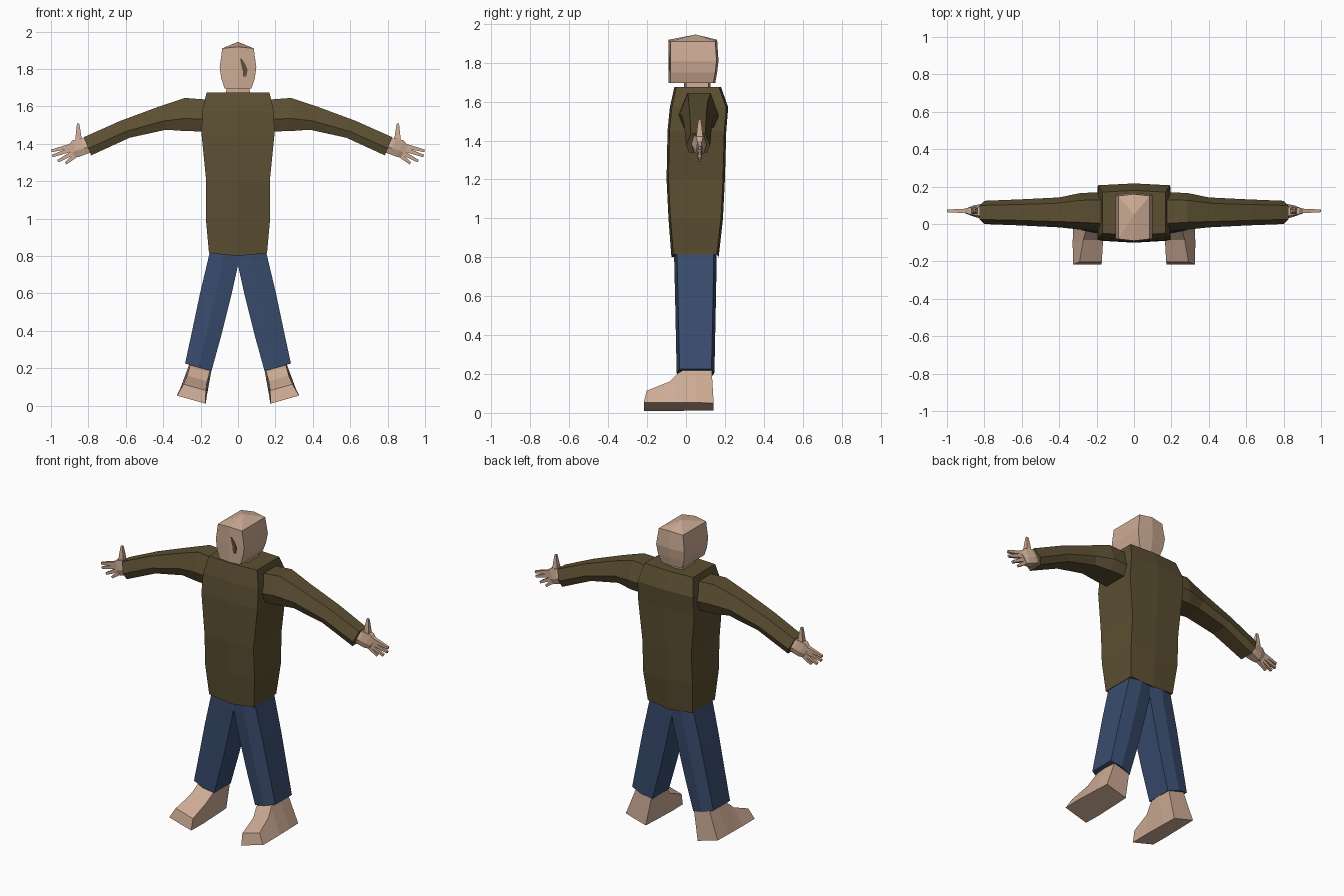
import bpy, bmesh
from mathutils import Vector

if "Cube" in bpy.data.objects:
    bpy.data.objects.remove(bpy.data.objects["Cube"])


def material(name, rgb):
    m = bpy.data.materials.new(name)
    m.diffuse_color = (*rgb, 1)
    m.use_nodes = True
    m.node_tree.nodes["Principled BSDF"].inputs["Base Color"].default_value = m.diffuse_color
    return m


SKIN = material("skin", (0.61, 0.41, 0.30))
OLIVE = material("olive_cloth", (0.107, 0.078, 0.032))
DENIM = material("blue_denim", (0.040, 0.072, 0.156))


def loft(name, rings, mat, mirror=False, apex=None):
    """Skin a list of equal-sized rings, closing both ends (or ending in a point)."""
    bm = bmesh.new()
    rows = [[bm.verts.new(p) for p in ring] for ring in rings]
    n = len(rows[0])
    for a, b in zip(rows, rows[1:]):
        for i in range(n):
            j = (i + 1) % n
            bm.faces.new((a[i], a[j], b[j], b[i]))
    bm.faces.new(rows[0])
    if apex:
        tip = bm.verts.new(apex)
        for i in range(n):
            bm.faces.new((rows[-1][i], rows[-1][(i + 1) % n], tip))
    else:
        bm.faces.new(rows[-1])
    bmesh.ops.recalc_face_normals(bm, faces=bm.faces)
    mesh = bpy.data.meshes.new(name)
    bm.to_mesh(mesh)
    bm.free()
    mesh.materials.append(mat)
    obj = bpy.data.objects.new(name, mesh)
    bpy.context.collection.objects.link(obj)
    if mirror:
        obj.modifiers.new("mirror", 'MIRROR').use_mirror_merge = False
    return obj


def body_ring(z, hx, y0, y1, bulge=0.01, dz=0.0):
    """Box section with a slightly bulged centre line front and back."""
    return [(-hx, y0 + bulge, z), (0, y0, z + dz), (hx, y0 + bulge, z),
            (hx, y1 - bulge, z), (0, y1, z + dz), (-hx, y1 - bulge, z)]


# Jacket body
loft("jacket_body", [
    body_ring(0.815, 0.155, -0.075, 0.168, dz=-0.015),
    body_ring(1.00, 0.172, -0.09, 0.19),
    body_ring(1.20, 0.170, -0.10, 0.20),
    body_ring(1.45, 0.195, -0.095, 0.207),
    body_ring(1.57, 0.192, -0.083, 0.217),
    body_ring(1.675, 0.168, -0.06, 0.18)], OLIVE)

# Neck and head
loft("neck", [body_ring(1.64, 0.065, -0.01, 0.125), body_ring(1.74, 0.06, -0.01, 0.125)], SKIN)
loft("head", [
    body_ring(1.695, 0.072, -0.09, 0.150),
    body_ring(1.75, 0.090, -0.09, 0.160),
    body_ring(1.81, 0.098, -0.09, 0.167),
    body_ring(1.91, 0.084, -0.09, 0.160, dz=0.008)], SKIN, apex=(0, 0.05, 1.945))

# Small dark face mark, a thin crooked plate
mark = [(0.015, 1.855, 0.004), (0.028, 1.825, 0.011), (0.038, 1.795, 0.013), (0.036, 1.760, 0.008)]
loft("face_mark", [[(x - w, -0.090, z), (x + w, -0.090, z), (x + w, -0.082, z), (x - w, -0.082, z)]
                   for x, z, w in mark], OLIVE)


def arm_ring(top, bottom, yc, hw):
    """Six-sided section between a top and a bottom point in the x-z plane."""
    pts = []
    for k, t in ((0.6, 1), (1, 0.38), (0.75, 0), (-0.75, 0), (-1, 0.38), (-0.6, 1)):
        p = Vector(bottom).lerp(Vector(top), t)
        pts.append((p.x, yc + k * hw, p.y))
    return pts


# Sleeves
loft("sleeve", [
    arm_ring((0.15, 1.635), (0.15, 1.465), 0.065, 0.105),
    arm_ring((0.285, 1.645), (0.285, 1.468), 0.068, 0.098),
    arm_ring((0.425, 1.598), (0.385, 1.475), 0.062, 0.080),
    arm_ring((0.63, 1.522), (0.58, 1.432), 0.062, 0.070),
    arm_ring((0.825, 1.435), (0.785, 1.338), 0.062, 0.062)], OLIVE, mirror=True)

# Palm
loft("palm", [
    arm_ring((0.78, 1.432), (0.755, 1.365), 0.066, 0.042),
    arm_ring((0.845, 1.428), (0.81, 1.345), 0.068, 0.038),
    arm_ring((0.885, 1.418), (0.85, 1.330), 0.070, 0.028),
    arm_ring((0.91, 1.390), (0.872, 1.330), 0.070, 0.017)], SKIN, mirror=True)


def digit(name, base, tip, r0, r1):
    """Tapered four-sided finger in the x-z plane."""
    a, b = Vector(base), Vector(tip)
    d = (b - a).normalized()
    side = Vector((-d.y, d.x))
    rings = []
    for p, r in ((a, r0), (a.lerp(b, 0.55), (r0 + r1) / 2), (b, r1)):
        u, v = p + side * r, p - side * r
        rings.append([(u.x, 0.07 - r, u.y), (u.x, 0.07 + r, u.y),
                      (v.x, 0.07 + r, v.y), (v.x, 0.07 - r, v.y)])
    loft(name, rings, SKIN, mirror=True)


# Fingers and thumb
for name, base, tip in (("index_finger", (0.895, 1.388), (0.997, 1.362)),
                        ("middle_finger", (0.890, 1.370), (0.992, 1.335)),
                        ("ring_finger", (0.880, 1.352), (0.963, 1.307)),
                        ("little_finger", (0.868, 1.338), (0.922, 1.295))):
    digit(name, base, tip, 0.012, 0.007)
digit("thumb", (0.852, 1.405), (0.855, 1.508), 0.019, 0.006)


def leg_ring(inner, outer, y0, y1):
    """Flat-sided section with a ridge down the front and back."""
    (xi, zi), (xo, zo) = inner, outer
    xm, zm, b = (xi + xo) / 2, (zi + zo) / 2, 0.015
    return [(xi, y0 + b, zi), (xm, y0, zm), (xo, y0 + b, zo),
            (xo, y1 - b, zo), (xm, y1, zm), (xi, y1 - b, zi)]


# Trouser legs
loft("trouser_leg", [
    leg_ring((0.0, 0.86), (0.142, 0.86), -0.062, 0.158),
    leg_ring((0.0, 0.75), (0.165, 0.76), -0.060, 0.157),
    leg_ring((0.038, 0.58), (0.203, 0.60), -0.056, 0.154),
    leg_ring((0.088, 0.38), (0.243, 0.41), -0.052, 0.150),
    leg_ring((0.142, 0.185), (0.283, 0.225), -0.048, 0.146)], DENIM, mirror=True)

# Feet, lofted from heel to toe in a frame that leans with the leg
ORIGIN, ACROSS, UP = Vector((0.25, 0, 0.032)), Vector((0.963, 0, 0.27)), Vector((-0.27, 0, 0.963))


def foot_ring(y, low, high, height, lean=0.0):
    corners = ((-low, 0, 0), (low, 0, 0), (high, height, lean), (-high, height, lean))
    return [ORIGIN + ACROSS * u + UP * v + Vector((0, y + dy, 0)) for u, v, dy in corners]


loft("foot", [
    foot_ring(0.142, 0.072, 0.052, 0.22, -0.012),
    foot_ring(0.05, 0.076, 0.058, 0.22),
    foot_ring(-0.05, 0.079, 0.055, 0.165, 0.012),
    foot_ring(-0.095, 0.081, 0.055, 0.118, 0.01),
    foot_ring(-0.217, 0.079, 0.062, 0.068, 0.015)], SKIN, mirror=True)
